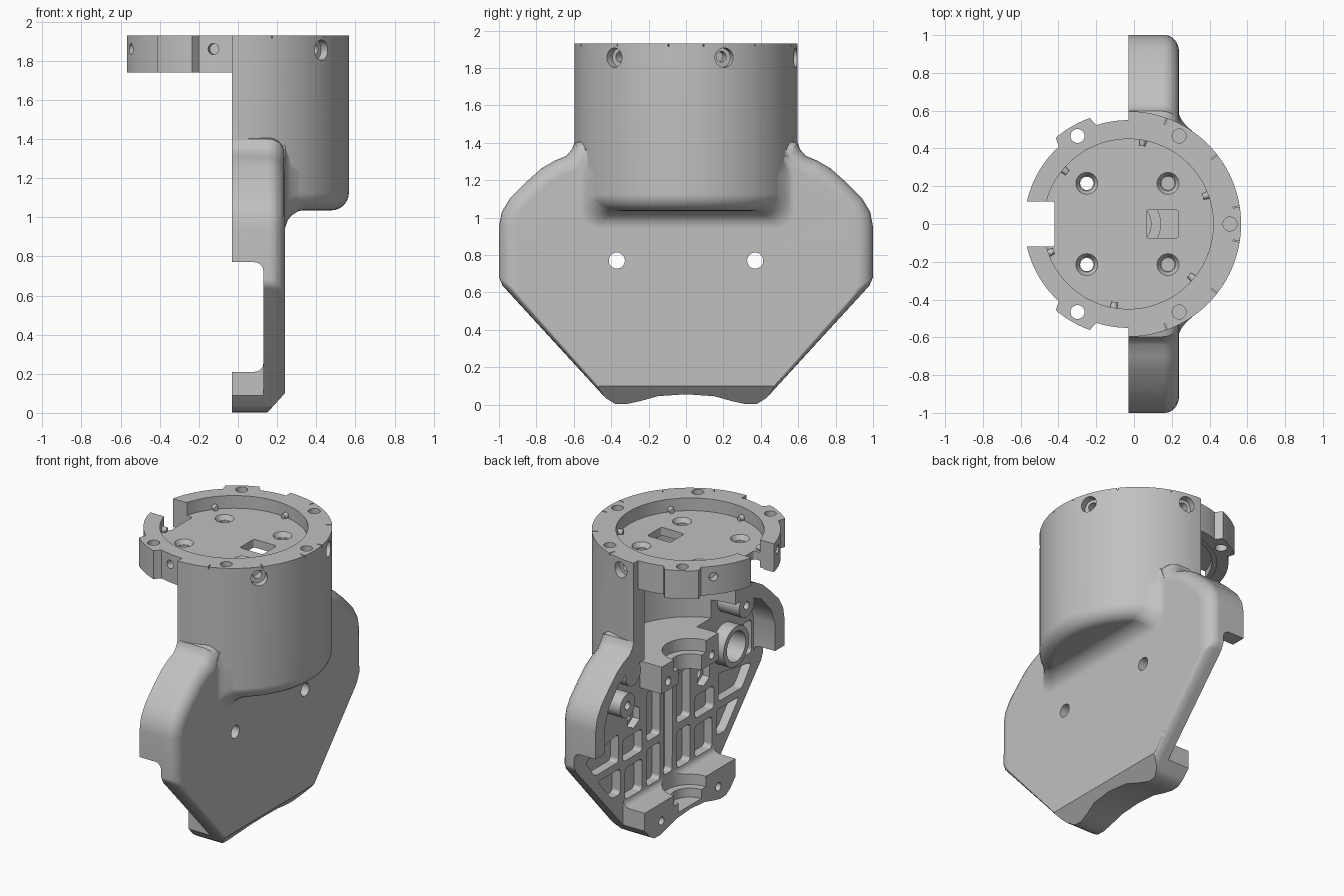
import bpy, bmesh
from math import cos, sin, radians, sqrt
from mathutils import Vector

cube = bpy.data.objects.get("Cube")
if cube:
    bpy.data.objects.remove(cube, do_unlink=True)

grey = bpy.data.materials.new("plain grey")
grey.use_nodes = True
grey.diffuse_color = (0.53, 0.53, 0.53, 1)
grey.node_tree.nodes["Principled BSDF"].inputs["Base Color"].default_value = (0.53, 0.53, 0.53, 1)

CX = -0.03    # split plane and barrel axis
TOP = 1.93
R = 0.597
FACE = 0.239  # outer face of the plate


def finish(bm, name):
    bmesh.ops.recalc_face_normals(bm, faces=bm.faces)
    mesh = bpy.data.meshes.new(name)
    bm.to_mesh(mesh)
    bm.free()
    ob = bpy.data.objects.new(name, mesh)
    bpy.context.collection.objects.link(ob)
    mesh.materials.append(grey)
    return ob


def loft(name, rings, round_by=0):
    """Skin a stack of matching outlines, with optional rounded corner edges."""
    bm = bmesh.new()
    rows = [[bm.verts.new(p) for p in ring] for ring in rings]
    bm.faces.new(rows[0])
    bm.faces.new(rows[-1])
    sides = []
    for lo, hi in zip(rows, rows[1:]):
        for i in range(len(lo)):
            j = (i + 1) % len(lo)
            bm.faces.new((lo[i], lo[j], hi[j], hi[i]))
            sides.append(bm.edges.get((lo[i], hi[i])))
    if round_by:
        bmesh.ops.recalc_face_normals(bm, faces=bm.faces)
        bmesh.ops.bevel(bm, geom=sides, offset=round_by, segments=4, profile=0.5, affect="EDGES")
    return finish(bm, name)


def prism(name, pts, a, b, axis="x", round_by=0):
    """Extrude a 2D outline from a to b along an axis."""
    place = {"x": lambda p, v: (v, p[0], p[1]),
             "y": lambda p, v: (p[0], v, p[1]),
             "z": lambda p, v: (p[0], p[1], v)}[axis]
    return loft(name, [[place(p, v) for p in pts] for v in (a, b)], round_by)


def rect(a0, a1, b0, b1):
    return [(a0, b0), (a1, b0), (a1, b1), (a0, b1)]


def cyl(name, p0, p1, r, r2=None, seg=32):
    p0, p1 = Vector(p0), Vector(p1)
    d = p1 - p0
    bm = bmesh.new()
    bmesh.ops.create_cone(bm, cap_ends=True, segments=seg, radius1=r,
                          radius2=r if r2 is None else r2, depth=d.length)
    rot = d.to_track_quat("Z", "Y").to_matrix().to_4x4()
    bmesh.ops.transform(bm, matrix=rot, verts=bm.verts)
    bmesh.ops.translate(bm, vec=(p0 + p1) / 2, verts=bm.verts)
    return finish(bm, name)


def apply_mod(ob, mod):
    bpy.context.view_layer.objects.active = ob
    bpy.ops.object.modifier_apply(modifier=mod.name)


def combine(ob, other, op="DIFFERENCE"):
    mod = ob.modifiers.new("bool", "BOOLEAN")
    mod.operation, mod.solver, mod.object = op, "EXACT", other
    apply_mod(ob, mod)
    bpy.data.objects.remove(other, do_unlink=True)


def mirrored(half):
    return half + [(-y, z) for y, z in reversed(half) if y > 0]


def polar(r, deg, z):
    return (CX + r * cos(radians(deg)), r * sin(radians(deg)), z)


# Plate body with softened outer rim
outline = mirrored([(0, .055), (.15, .045), (.24, .02), (.32, .002), (.38, .004), (.43, .035),
                    (.98, .635), (1, .68), (1, .95), (.985, 1.03), (.94, 1.105), (.86, 1.185),
                    (.77, 1.265), (.7, 1.305), (.64, 1.33), (.61, 1.365), (.597, 1.4), (.55, 1.41)])
housing = prism("housing", outline, -0.1, FACE)
bm = bmesh.new()
bm.from_mesh(housing.data)
weight = bm.edges.layers.float.new("bevel_weight_edge")
for e in bm.edges:
    mid = (e.verts[0].co + e.verts[1].co) / 2
    if min(v.co.x for v in e.verts) > 0.2 and 0.1 < mid.z < 1.409:
        e[weight] = 0.35 if mid.z < 0.6 else 0.65 if mid.z < 0.67 else 1
bm.to_mesh(housing.data)
bm.free()
soft = housing.modifiers.new("rim", "BEVEL")
soft.limit_method, soft.width, soft.segments, soft.use_clamp_overlap = "WEIGHT", 0.09, 5, False
apply_mod(housing, soft)

# Barrel with rounded foot
barrel = cyl("barrel", (CX, 0, 1.035), (CX, 0, TOP), R, seg=96)
bm = bmesh.new()
bm.from_mesh(barrel.data)
foot = [e for e in bm.edges if all(v.co.z < 1.05 for v in e.verts)]
bmesh.ops.bevel(bm, geom=foot, offset=0.09, segments=6, profile=0.5, affect="EDGES")
bm.to_mesh(barrel.data)
bm.free()
combine(housing, barrel, "UNION")

# Concave blend where the barrel meets the plate
layers = []
for i in range(9):
    x = FACE + .111 * (1 - i / 8)
    grow = .112 - sqrt(max(.112 ** 2 - (FACE + .111 - x) ** 2, 0))
    w = sqrt(R ** 2 - (x - CX) ** 2) - .004 + grow * .5
    low = 1.038 - grow
    bend = [(w - .1 + .1 * sin(radians(t)), low + .1 - .1 * cos(radians(t))) for t in range(0, 91, 15)]
    half = [(0, low)] + bend + [(w, 1.24), (w - .02, 1.32), (w - .06, 1.4), (0, 1.4)]
    layers.append([(x, y, z) for y, z in mirrored(half)])
layers.append([(.12, y, z) for _, y, z in layers[-1]])
combine(housing, loft("blend", layers), "UNION")

# Open split face, bottom chamfer
combine(housing, prism("split", rect(-1, CX, -1.2, 1.2), -0.2, 2.2, "z"))
combine(housing, prism("chamfer", [(.26, .123), (.131, -.02), (.4, -.02), (.4, .123)], -1.2, 1.2, "y"))

# Mounting ring with side tabs
ring_pts = []
for a in range(-180, 180, 2):
    tab = 110 <= abs(a) <= 131
    ring_pts.append(polar(R if tab else 0.55, a, 0)[:2])
combine(housing, prism("ring", ring_pts, 1.74, TOP, "z"), "UNION")

# Main cavities, leaving a shelf in the middle
combine(housing, cyl("barrel_cavity", (CX, 0, 1.12), (CX, 0, 1.745), 0.48, seg=72))
wing = mirrored([(0, .72), (.9, .72), (.9, .95), (.86, 1.06), (.76, 1.17), (.66, 1.22),
                 (.56, 1.24), (.3, 1.24), (.3, .94), (0, .94)])
combine(housing, prism("wing_cavity", wing, -0.2, 0.13))
combine(housing, cyl("bearing_rim", (.04, -.59, .9), (.16, -.59, .9), 0.135), "UNION")
for y, z in ((-.6, 1.19), (.66, 1.0), (.6, 1.19)):
    combine(housing, cyl("wing_boss", (CX, y, z), (.16, y, z), 0.08), "UNION")
for s in (-1, 1):
    combine(housing, prism("corner_opening", rect(s * .48, s * 1.2, -.1, .3), -0.3, 0.13))
combine(housing, prism("side_opening", rect(-.4, .13, .21, .77), -1.2, 1.2, "y", 0.045))

# Shaft seats in the shelf and the lower block
for z0, z1, r in ((.9, 1.2, .12), (1.04, 1.3, .17), (.08, .3, .12), (.14, .35, .17)):
    combine(housing, cyl("seat", (CX, 0, z0), (CX, 0, z1), r, seg=40))

# Rib pockets on the inside of the plate
pockets = [rect(.09, .23, .25, .5), rect(.09, .23, .55, .88),
           rect(.28, .46, .25, .46), rect(.28, .48, .51, .66),
           [(.51, .31), (.6, .31), (.75, .48), (.51, .48)],
           [(.53, .53), (.78, .53), (.88, .66), (.53, .72)], rect(.76, .88, .73, .95)]
combine(housing, prism("pocket", rect(-.045, .045, .25, .9), 0.05, 0.19, round_by=.025))
for s in (-1, 1):
    for pts in pockets:
        combine(housing, prism("pocket", [(s * y, z) for y, z in pts], 0.05, 0.19, round_by=.025))
    # nut recess, bolt and screw holes
    combine(housing, cyl("nut", (.05, s * .37, .77), (.18, s * .37, .77), 0.075, seg=6))
    combine(housing, cyl("bolt", (.1, s * .37, .77), (.4, s * .37, .77), 0.043))
    for y, z in ((.3, .09), (.23, 1.0)):
        combine(housing, cyl("screw", (-.1, s * y, z), (.09, s * y, z), 0.027, seg=20))
for y, z in ((-.6, 1.19), (.66, 1.0)):
    combine(housing, cyl("screw", (-.1, y, z), (.09, y, z), 0.027, seg=20))
combine(housing, cyl("bearing", (.0, -.59, .9), (.19, -.59, .9), 0.1))

# Ring wells above and below a thin floor, side slot and floor openings
combine(housing, cyl("well", (CX, 0, 1.845), (CX, 0, 2.1), 0.45, seg=72))
combine(housing, cyl("under_well", (CX, 0, 1.7), (CX, 0, 1.79), 0.45, seg=72))
combine(housing, prism("slot", rect(-.8, -.42, -.12, .12), 1.6, 2.1, "z", 0.015))
combine(housing, prism("window", rect(.065, .235, -.075, .075), 1.6, 1.9, "z", 0.015))
for x in (-.25, .18):
    for y in (-.215, .215):
        combine(housing, cyl("floor_hole", (x, y, 1.6), (x, y, 1.9), 0.035))
        combine(housing, cyl("floor_sink", (x, y, 1.815), (x, y, 1.865), 0.04, 0.07))
for a in (-120, -60, 0, 60, 120):
    combine(housing, cyl("ring_hole", polar(.538, a, 1.6 if abs(a) > 90 else 1.78), polar(.538, a, 2), 0.037))

# Radial screw holes and their tips inside the ring
for a in range(-100, 201, 60):
    combine(housing, cyl("bore", polar(.47, a, 1.86), polar(.7, a, 1.86), 0.028, seg=20))
    if abs(a) < 90:
        combine(housing, cyl("counterbore", polar(.55, a, 1.855), polar(.7, a, 1.855), 0.052))
    cyl("screw_tip", polar(.50, a, 1.86), polar(.42, a, 1.86), 0.029, 0.015, 16)

# Fine slits in the rim
for a in (-70, -38, -9, 9, 38, 70):
    c, d = Vector(polar(.56, a, 0)), Vector((cos(radians(a)), sin(radians(a)), 0))
    t = Vector((-d.y, d.x, 0)) * 0.003
    quad = [c - t, c + d * .1 - t, c + d * .1 + t, c + t]
    combine(housing, prism("slit", [(p.x, p.y) for p in quad], 1.915, 2.1, "z"))

# Smooth shading with crisp edges and even flats
for ob in list(bpy.context.scene.objects):
    if ob.type == "MESH":
        bpy.ops.object.select_all(action="DESELECT")
        ob.select_set(True)
        bpy.context.view_layer.objects.active = ob
        bpy.ops.object.shade_smooth_by_angle(angle=radians(30))
housing.modifiers.new("even_normals", "WEIGHTED_NORMAL").keep_sharp = True
